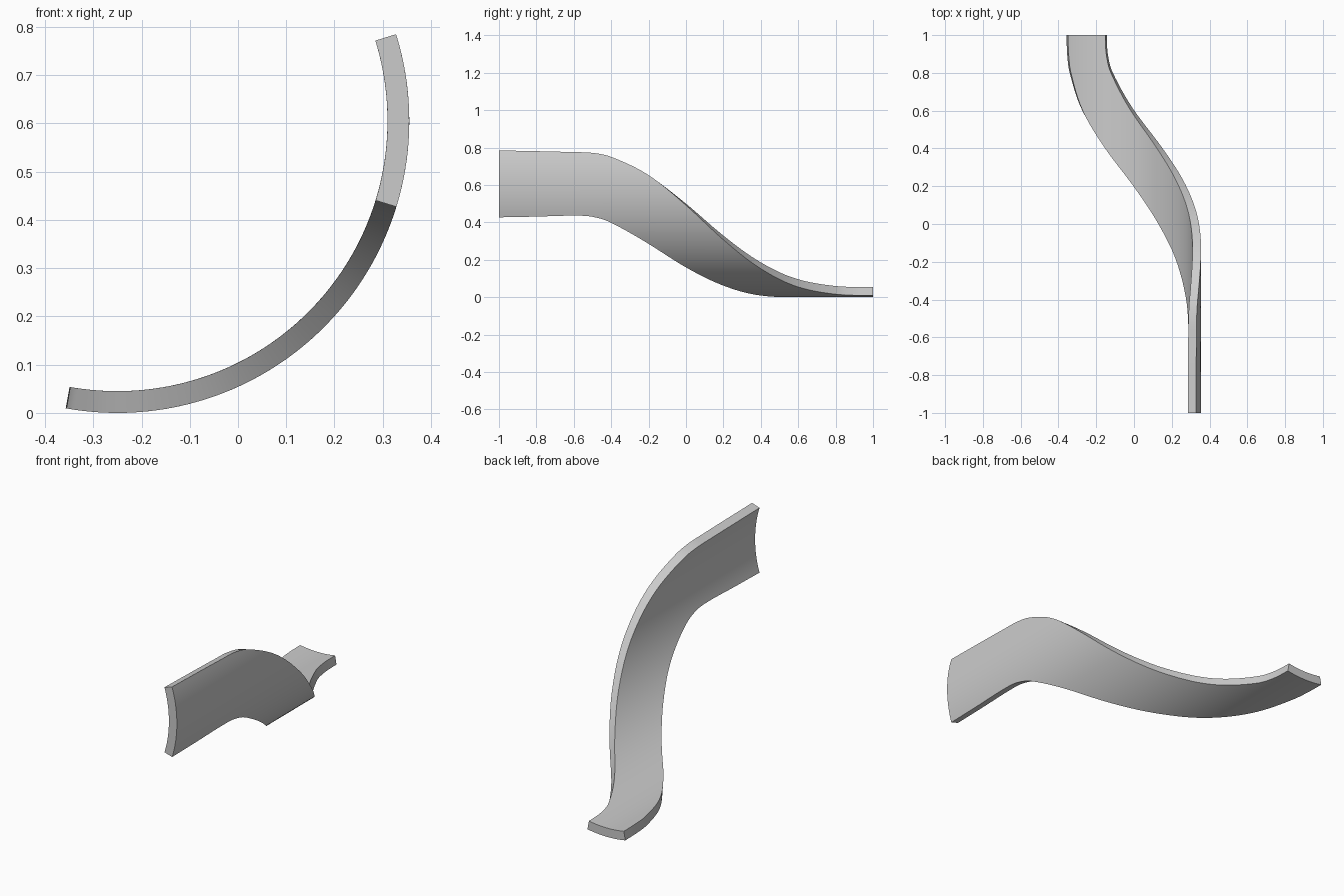
import bpy
import bmesh
from math import cos, sin, radians

cube = bpy.data.objects.get("Cube")
if cube:
    bpy.data.objects.remove(cube, do_unlink=True)

# The band is cut from a tube whose axis runs along y
CENTRE_X, CENTRE_Z = -0.25, 0.605
OUTER, INNER = 0.605, 0.56
SECTIONS, ARC = 96, 20

# Stations along y: (y, lower edge angle, upper edge angle) in degrees
STATIONS = [
    (-1.0, -17.1, 17.3), (-0.8, -16.7, 16.9), (-0.6, -16.2, 16.4),
    (-0.5, -16.8, 16.0), (-0.4, -20.0, 13.9), (-0.2, -31.9, 4.5),
    (0.0, -47.4, -10.8), (0.2, -63.8, -29.5), (0.4, -80.0, -48.4),
    (0.6, -92.2, -65.4), (0.8, -98.6, -76.8), (0.9, -99.9, -79.4),
    (1.0, -100.2, -79.9),
]


def slope(i, k):
    a, b = STATIONS[max(i - 1, 0)], STATIONS[min(i + 1, len(STATIONS) - 1)]
    return (b[k] - a[k]) / (b[0] - a[0])


def edge_angle(y, k):
    """Smooth cubic through the stations."""
    i = 0
    while i < len(STATIONS) - 2 and y > STATIONS[i + 1][0]:
        i += 1
    a, b = STATIONS[i], STATIONS[i + 1]
    h = b[0] - a[0]
    t = (y - a[0]) / h
    s = 1 - t
    return (a[k] * (1 + 2 * t) * s * s + b[k] * t * t * (3 - 2 * t)
            + h * t * s * (slope(i, k) * s - slope(i + 1, k) * t))


def point(radius, angle, y):
    return (CENTRE_X + radius * cos(angle), y, CENTRE_Z + radius * sin(angle))


# Closed rings: outer arc upwards, then inner arc downwards
bm = bmesh.new()
rings = []
for j in range(SECTIONS + 1):
    y = -1 + 2 * j / SECTIONS
    low, high = edge_angle(y, 1), edge_angle(y, 2)
    angles = [radians(low + (high - low) * i / ARC) for i in range(ARC + 1)]
    ring = [point(OUTER, a, y) for a in angles]
    ring += [point(INNER, a, y) for a in reversed(angles)]
    rings.append([bm.verts.new(p) for p in ring])

# Skin between rings
count = len(rings[0])
for r0, r1 in zip(rings, rings[1:]):
    for i in range(count):
        n = (i + 1) % count
        bm.faces.new((r0[i], r0[n], r1[n], r1[i]))

# End caps as strips of quads
for ring in (rings[0], rings[-1]):
    for i in range(ARC):
        bm.faces.new((ring[i], ring[i + 1], ring[-2 - i], ring[-1 - i]))

bmesh.ops.recalc_face_normals(bm, faces=bm.faces[:])
mesh = bpy.data.meshes.new("curved_band")
bm.to_mesh(mesh)
bm.free()

# Plain grey material
grey = bpy.data.materials.new("plain grey")
grey.use_nodes = True
colour = (0.6, 0.6, 0.6, 1)
grey.diffuse_color = colour
grey.node_tree.nodes["Principled BSDF"].inputs["Base Color"].default_value = colour
mesh.materials.append(grey)

band = bpy.data.objects.new("curved_band", mesh)
bpy.context.collection.objects.link(band)
bpy.ops.object.select_all(action="DESELECT")
band.select_set(True)
bpy.context.view_layer.objects.active = band
bpy.ops.object.shade_smooth_by_angle(angle=radians(35))
